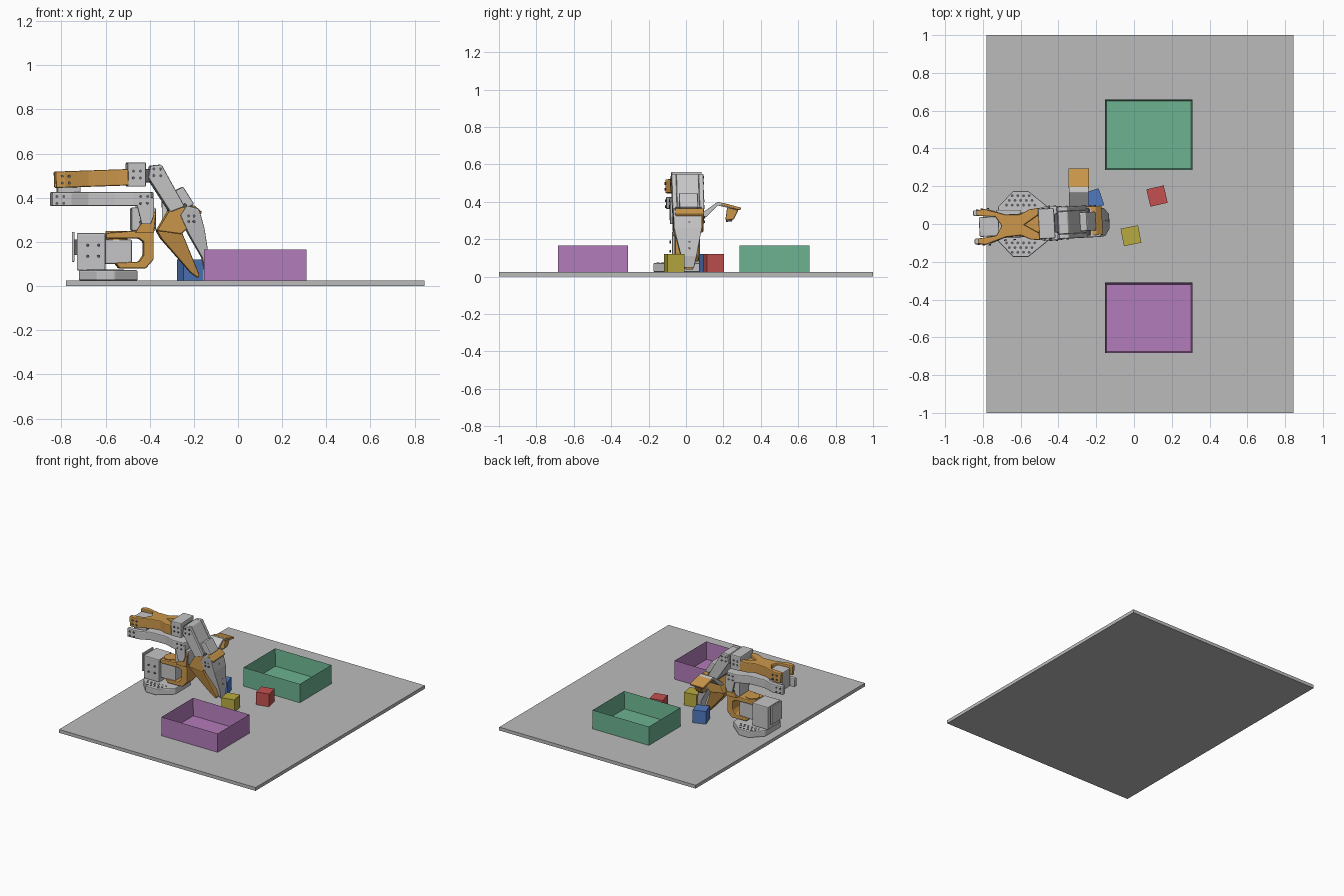
import bpy, bmesh, math
from mathutils import Matrix, Vector

if "Cube" in bpy.data.objects:
    bpy.data.objects.remove(bpy.data.objects["Cube"], do_unlink=True)


def material(name, r, g, b):
    mat = bpy.data.materials.new(name)
    mat.use_nodes = True
    mat.diffuse_color = (r, g, b, 1)
    mat.node_tree.nodes["Principled BSDF"].inputs["Base Color"].default_value = (r, g, b, 1)
    return mat


TABLE = material("table grey", 0.5, 0.5, 0.5)
GREY = material("light grey plastic", 0.56, 0.56, 0.57)
DARK = material("dark grey", 0.12, 0.12, 0.13)
ORANGE = material("orange plastic", 0.6, 0.31, 0.07)
GREEN = material("green", 0.15, 0.45, 0.28)
PURPLE = material("purple", 0.45, 0.2, 0.49)
RED = material("red", 0.55, 0.08, 0.08)
BLUE = material("blue", 0.08, 0.19, 0.52)
YELLOW = material("yellow", 0.48, 0.41, 0.05)

# The whole arm is turned slightly on its base
PIVOT = Vector((-0.5, 0, 0))
TURN = Matrix.Translation(PIVOT) @ Matrix.Rotation(math.radians(3), 4, "Z") @ Matrix.Translation(-PIVOT)
STILL = Matrix.Identity(4)
AXES = {"x": (1, 2, 0), "y": (0, 2, 1), "z": (0, 1, 2)}


def finish(name, bm, mat, place, bevel=0):
    bmesh.ops.recalc_face_normals(bm, faces=bm.faces)
    bm.transform(place)
    mesh = bpy.data.meshes.new(name)
    bm.to_mesh(mesh)
    bm.free()
    mesh.materials.append(mat)
    obj = bpy.data.objects.new(name, mesh)
    bpy.context.collection.objects.link(obj)
    if bevel:
        mod = obj.modifiers.new("rounded edges", "BEVEL")
        mod.width, mod.segments, mod.limit_method = bevel, 2, "ANGLE"
    return obj


def prism(name, points, low, high, mat, axis="y", place=TURN, bevel=0.006, taper=None):
    """Extrude an outline along an axis; taper scales the depth by height."""
    u, v, w = AXES[axis]
    bm = bmesh.new()
    rings = []
    for depth in (low, high):
        ring = []
        for a, b in points:
            co = [0, 0, 0]
            co[u], co[v] = a, b
            co[w] = depth * (taper(b) if taper else 1)
            ring.append(bm.verts.new(co))
        bm.faces.new(ring)
        rings.append(ring)
    count = len(points)
    for i in range(count):
        j = (i + 1) % count
        bm.faces.new((rings[0][i], rings[0][j], rings[1][j], rings[1][i]))
    return finish(name, bm, mat, place, bevel)


def box(name, x, y, z, mat, place=TURN, bevel=0.006):
    outline = [(x[0], y[0]), (x[1], y[0]), (x[1], y[1]), (x[0], y[1])]
    return prism(name, outline, z[0], z[1], mat, "z", place, bevel)


def disc(name, centre, radius, depth, mat, axis="y", place=TURN, sides=16):
    turn = {"x": Matrix.Rotation(math.pi / 2, 4, "Y"), "y": Matrix.Rotation(math.pi / 2, 4, "X"), "z": STILL}
    bm = bmesh.new()
    bmesh.ops.create_cone(bm, cap_ends=True, segments=sides, radius1=radius, radius2=radius, depth=depth)
    bm.transform(Matrix.Translation(centre) @ turn[axis])
    return finish(name, bm, mat, place)


def bolt_ring(name, x, z, half_width, radius=0.022):
    """Four bolts around a joint, on both sides of the arm."""
    for side in (-1, 1):
        for k in range(4):
            a = math.pi / 4 + k * math.pi / 2
            disc(name, (x + radius * math.cos(a), side * half_width, z + radius * math.sin(a)),
                 0.007, 0.006, DARK, sides=8)


def mirrored(half):
    return half + [(x, -y) for x, y in reversed(half)]


# Table
box("table", (-0.78, 0.845), (-1, 1), (0, 0.025), TABLE, STILL, 0)

# Open bins: walls and floor pulled from one block
for name, y, mat in (("green_bin", 0.4725, GREEN), ("purple_bin", -0.4975, PURPLE)):
    bm = bmesh.new()
    bmesh.ops.create_cube(bm, size=1)
    bm.transform(Matrix.Translation((0.0785, y, 0.095)) @ Matrix.Diagonal((0.465, 0.373, 0.14, 1)))
    top = max(bm.faces, key=lambda f: f.calc_center_median().z)
    bmesh.ops.inset_region(bm, faces=[top], thickness=0.012)
    bmesh.ops.translate(bm, verts=top.verts, vec=(0, 0, -0.128))
    finish(name, bm, mat, STILL)

# Loose cubes
for name, x, y, angle, mat in (("red_cube", 0.122, 0.148, 13, RED), ("yellow_cube", -0.016, -0.062, 11, YELLOW),
                               ("blue_cube", -0.217, 0.13, 19, BLUE)):
    spot = Matrix.Translation((x, y, 0)) @ Matrix.Rotation(math.radians(angle), 4, "Z")
    box(name, (-0.047, 0.047), (-0.047, 0.047), (0.025, 0.12), mat, spot, 0)

# Base plate with drilled wings
plate = [(-0.72, 0.09), (-0.64, 0.175), (-0.56, 0.175), (-0.455, 0.09)]
prism("base_plate", mirrored(plate), 0.025, 0.072, GREY, "z", STILL)
for side in (-1, 1):
    for row, count in enumerate((6, 5, 4)):
        for k in range(count):
            disc("base_hole", (-0.6 + (k - (count - 1) / 2) * 0.03, side * (0.1 + row * 0.025), 0.072),
                 0.008, 0.004, DARK, "z", STILL, 8)

# Base housing and turning motor
box("base_housing", (-0.73, -0.6), (-0.075, 0.075), (0.07, 0.24), GREY, STILL)
box("rear_board", (-0.752, -0.74), (-0.06, 0.06), (0.11, 0.245), GREY, STILL, 0.003)
box("board_mount", (-0.742, -0.725), (-0.04, 0.04), (0.14, 0.21), DARK, STILL, 0)
box("base_motor", (-0.61, -0.48), (-0.055, 0.055), (0.1, 0.21), GREY, STILL)
bolt_ring("base_bolt", -0.66, 0.16, 0.076, 0.035)

# Turning shoulder bracket, a C around the motor
shoulder = [(-0.6, 0.215), (-0.6, 0.24), (-0.47, 0.25), (-0.385, 0.25), (-0.385, 0.12), (-0.42, 0.08),
            (-0.54, 0.08), (-0.56, 0.105), (-0.45, 0.11), (-0.43, 0.14), (-0.43, 0.2), (-0.45, 0.215)]
prism("shoulder_bracket", shoulder, -0.065, 0.065, ORANGE)
disc("turning_hub", (-0.55, 0, 0.225), 0.05, 0.05, ORANGE, "z")
box("shoulder_motor", (-0.485, -0.375), (-0.06, 0.065), (0.25, 0.355), GREY)
for side in (-1, 1):
    prism("shoulder_cheek", [(-0.47, 0.24), (-0.385, 0.24), (-0.375, 0.33), (-0.4, 0.35)],
          side * 0.06, side * 0.075, ORANGE, bevel=0.003)
bolt_ring("shoulder_bolt", -0.43, 0.305, 0.077)

# Upper arm folded back: waisted link with forked ends
upper = [(-0.72, 0), (-0.735, 0.055), (-0.848, 0.06), (-0.848, 0.09), (-0.76, 0.09), (-0.68, 0.06),
         (-0.56, 0.06), (-0.48, 0.09), (-0.4, 0.09), (-0.385, 0.06), (-0.385, 0)]
prism("upper_arm", upper + [(x, -y) for x, y in reversed(upper[1:-1])], 0.362, 0.425, GREY, "z")
for side in (-1, 1):
    prism("shoulder_link", [(-0.47, 0.4), (-0.385, 0.4), (-0.385, 0.32), (-0.4, 0.28), (-0.44, 0.28)],
          side * 0.076, side * 0.09, GREY, bevel=0.003)
bolt_ring("upper_arm_bolt", -0.43, 0.39, 0.091)
bolt_ring("elbow_bolt", -0.81, 0.39, 0.091)

# Elbow motor and forearm fork
box("elbow_motor", (-0.82, -0.715), (-0.052, 0.052), (0.37, 0.505), GREY)
forearm = [(-0.7, 0), (-0.73, 0.05), (-0.83, 0.06), (-0.83, 0.088), (-0.79, 0.095), (-0.68, 0.06),
           (-0.6, 0.055), (-0.55, 0.08), (-0.5, 0.085), (-0.5, 0.05), (-0.58, 0)]
tilt = TURN @ Matrix.Translation((-0.66, 0, 0.487)) @ Matrix.Rotation(math.radians(-2), 4, "Y") \
    @ Matrix.Translation((0.66, 0, 0))
prism("forearm", forearm + [(x, -y) for x, y in reversed(forearm[1:-1])], -0.037, 0.037, ORANGE, "z", tilt)
box("forearm_web", (-0.7, -0.5), (-0.045, 0.045), (-0.03, 0.015), ORANGE, tilt)
bolt_ring("forearm_bolt", -0.785, 0.482, 0.096)

# Wrist motor and hanging wrist link
box("wrist_motor", (-0.505, -0.42), (-0.08, 0.08), (0.45, 0.56), GREY)
bolt_ring("wrist_bolt", -0.462, 0.505, 0.081)
wrist = [(-0.41, 0.49), (-0.4, 0.545), (-0.35, 0.55), (-0.245, 0.36), (-0.31, 0.335)]
for side in (-1, 1):
    prism("wrist_cheek", wrist, side * 0.06, side * 0.085, GREY)
prism("wrist_core", wrist, -0.06, 0.06, GREY)
box("wrist_axle", (-0.43, -0.39), (-0.05, 0.05), (0.47, 0.53), DARK)
bolt_ring("wrist_link_bolt", -0.37, 0.515, 0.086)
prism("roll_motor", [(-0.35, 0.4), (-0.25, 0.45), (-0.2, 0.37), (-0.3, 0.32)], -0.05, 0.05, GREY)
prism("roll_collar", [(-0.32, 0.345), (-0.24, 0.375), (-0.225, 0.35), (-0.305, 0.32)], -0.07, 0.07, DARK)

# Gripper: fixed jaw and moving jaw narrowing toward their tips
def narrowing(z):
    return min(1, 0.2 + z * 3.2)


prism("gripper_body", [(-0.37, 0.25), (-0.31, 0.35), (-0.2, 0.365), (-0.165, 0.335), (-0.2, 0.29), (-0.26, 0.235)],
      -0.075, 0.08, ORANGE)
prism("fixed_jaw", [(-0.37, 0.25), (-0.255, 0.24), (-0.175, 0.05), (-0.18, 0.035), (-0.215, 0.06), (-0.35, 0.215)],
      -0.07, 0.07, ORANGE, taper=narrowing)
prism("moving_jaw", [(-0.265, 0.32), (-0.235, 0.365), (-0.18, 0.35), (-0.155, 0.26), (-0.13, 0.11), (-0.135, 0.045),
                     (-0.15, 0.06), (-0.165, 0.13), (-0.225, 0.235)], -0.085, 0.07, GREY, taper=narrowing)
bolt_ring("jaw_bolt", -0.215, 0.305, 0.082, 0.018)
for k in range(5):
    disc("jaw_hole", (-0.141 - k * 0.007, 0, 0.15 + k * 0.035), 0.006, 0.012, DARK, "x", sides=8)

# Side arm carrying a small camera
prism("camera_arm", [(0.05, 0.31), (0.1, 0.35), (0.17, 0.4), (0.28, 0.37), (0.28, 0.355), (0.17, 0.38),
                     (0.11, 0.32), (0.05, 0.29)], -0.345, -0.24, GREY, "x", STILL, 0.003)
prism("camera_plate", [(0.195, 0.395), (0.295, 0.368), (0.29, 0.355), (0.19, 0.382)],
      -0.347, -0.237, ORANGE, "x", STILL, 0.003)
prism("camera_barrel", [(0.22, 0.37), (0.28, 0.355), (0.255, 0.305), (0.21, 0.3)],
      -0.32, -0.26, ORANGE, "x", STILL)
prism("camera_lens", [(0.215, 0.302), (0.25, 0.307), (0.245, 0.295), (0.213, 0.292)],
      -0.305, -0.275, DARK, "x", STILL, 0.002)
